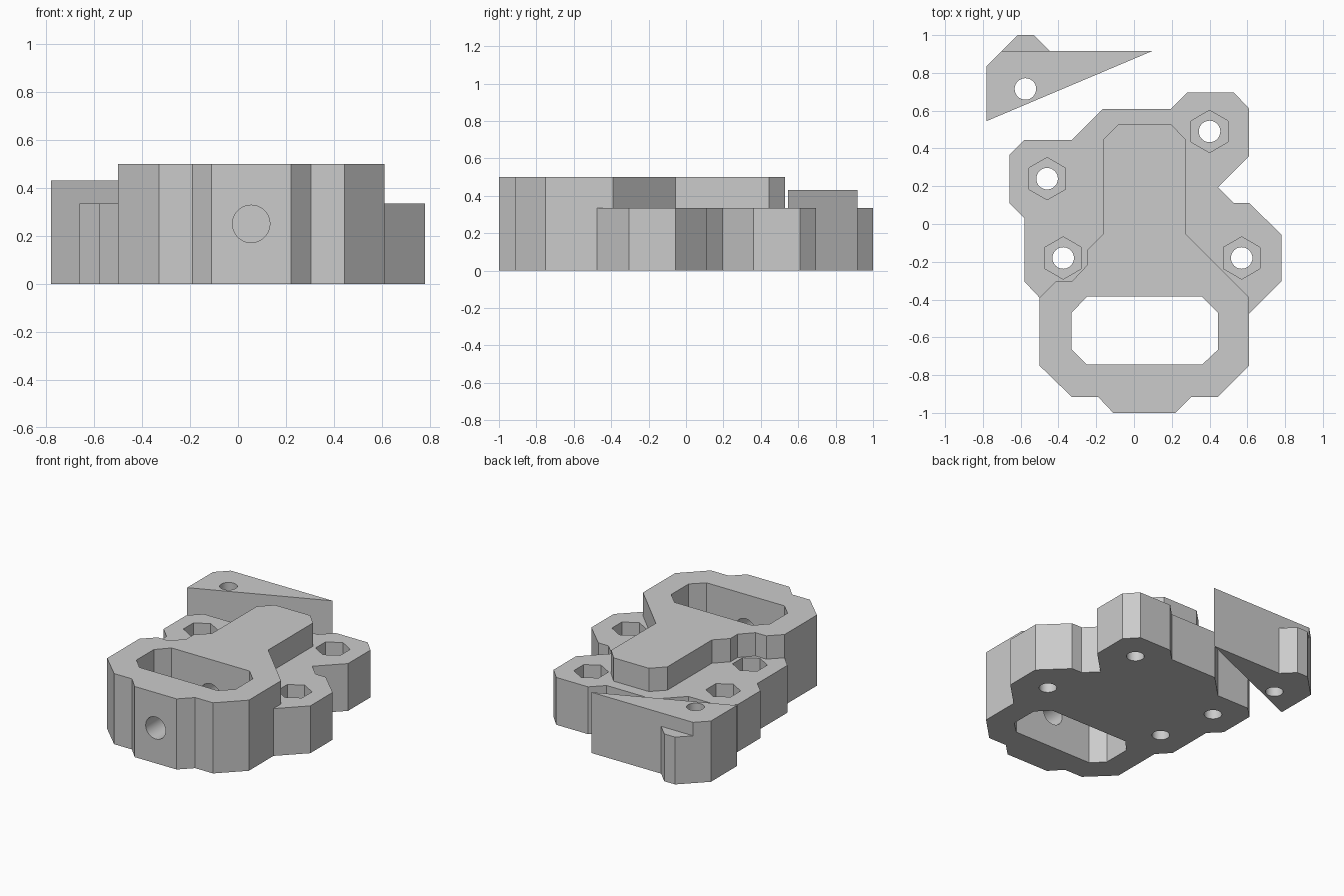
import bpy, bmesh, math

if "Cube" in bpy.data.objects:
    bpy.data.objects.remove(bpy.data.objects["Cube"])

grey = bpy.data.materials.new("plain grey")
grey.diffuse_color = (0.6, 0.6, 0.6, 1)
grey.use_nodes = True
grey.node_tree.nodes["Principled BSDF"].inputs["Base Color"].default_value = grey.diffuse_color


def prism(name, pts, z0, z1):
    """Extrude a flat outline from z0 to z1."""
    bm = bmesh.new()
    face = bm.faces.new([bm.verts.new((x, y, z0)) for x, y in pts])
    ext = bmesh.ops.extrude_face_region(bm, geom=[face])
    verts = [v for v in ext["geom"] if isinstance(v, bmesh.types.BMVert)]
    bmesh.ops.translate(bm, verts=verts, vec=(0, 0, z1 - z0))
    bmesh.ops.recalc_face_normals(bm, faces=bm.faces)
    me = bpy.data.meshes.new(name)
    bm.to_mesh(me)
    bm.free()
    me.materials.append(grey)
    ob = bpy.data.objects.new(name, me)
    bpy.context.collection.objects.link(ob)
    return ob


def ring(cx, cy, r, n):
    """Regular polygon with a corner pointing along y."""
    return [(cx + r * math.sin(2 * math.pi * i / n),
             cy + r * math.cos(2 * math.pi * i / n)) for i in range(n)]


def combine(target, tool, op):
    """Boolean the tool into the target and remove the tool."""
    mod = target.modifiers.new(op, 'BOOLEAN')
    mod.operation, mod.solver, mod.object = op, 'EXACT', tool
    bpy.context.view_layer.update()
    dg = bpy.context.evaluated_depsgraph_get()
    me = bpy.data.meshes.new_from_object(target.evaluated_get(dg))
    target.modifiers.clear()
    target.data = me
    bpy.data.objects.remove(tool)


BASE_TOP, BODY_TOP = 0.335, 0.5

# Tall body: front frame with a tongue running to the back
body = prism("mount_body", [
    (-0.5, -0.75), (-0.33, -0.915), (-0.19, -0.915), (-0.11, -1), (0.22, -1),
    (0.305, -0.915), (0.445, -0.915), (0.61, -0.75), (0.61, -0.39),
    (0.275, -0.055), (0.275, 0.445), (0.195, 0.53), (-0.08, 0.53),
    (-0.165, 0.445), (-0.165, -0.055), (-0.25, -0.14), (-0.25, -0.22),
    (-0.33, -0.305), (-0.415, -0.305), (-0.5, -0.39)], 0, BODY_TOP)

# Lower base plate with four screw lobes
base = prism("base_plate", [
    (-0.5, -0.39), (-0.4, -0.6), (0.5, -0.6), (0.61, -0.475), (0.78, -0.305),
    (0.78, -0.055), (0.61, 0.11), (0.53, 0.11), (0.445, 0.195), (0.61, 0.36),
    (0.61, 0.61), (0.53, 0.695), (0.28, 0.695), (0.195, 0.61), (-0.165, 0.61),
    (-0.33, 0.445), (-0.58, 0.445), (-0.66, 0.365), (-0.66, 0.11),
    (-0.58, 0.03), (-0.58, -0.305)], 0, BASE_TOP)
combine(body, base, 'UNION')

# Chamfered rectangular window through the frame
window = prism("window_cutter", [
    (-0.33, -0.665), (-0.25, -0.745), (0.36, -0.745), (0.445, -0.665),
    (0.445, -0.47), (0.36, -0.385), (-0.25, -0.385), (-0.33, -0.47)], -0.1, 0.6)
combine(body, window, 'DIFFERENCE')

# Screw holes with hexagonal nut pockets
for x, y in [(0.4, 0.49), (-0.46, 0.24), (-0.375, -0.18), (0.57, -0.18)]:
    combine(body, prism("nut_cutter", ring(x, y, 0.112, 6), 0.168, 0.42), 'DIFFERENCE')
    combine(body, prism("hole_cutter", ring(x, y, 0.057, 32), -0.1, 0.3), 'DIFFERENCE')

# Long bore entering from the front, through the window and into the tongue
bore = prism("bore_cutter", ring(0.055, 0.25, 0.078, 40), -0.36, 1.1)
bore.rotation_euler = (math.radians(90), 0, 0)
combine(body, bore, 'DIFFERENCE')

# Separate triangular clamp with a lower lobe behind it
clamp = prism("clamp_wedge", [
    (-0.78, 0.545), (0.1, 0.917), (-0.698, 0.917), (-0.78, 0.835)], 0, 0.43)
lobe = prism("clamp_lobe", [
    (-0.698, 0.917), (-0.615, 1), (-0.53, 1), (-0.447, 0.917),
    (-0.5, 0.85), (-0.65, 0.85)], 0, BASE_TOP)
combine(clamp, lobe, 'UNION')
combine(clamp, prism("hole_cutter", ring(-0.575, 0.715, 0.057, 32), -0.1, 0.6), 'DIFFERENCE')

# Smooth round holes, keep the flat facets crisp
for ob in (body, clamp):
    bpy.ops.object.select_all(action='DESELECT')
    ob.select_set(True)
    bpy.context.view_layer.objects.active = ob
    bpy.ops.object.shade_smooth_by_angle(angle=math.radians(25))
